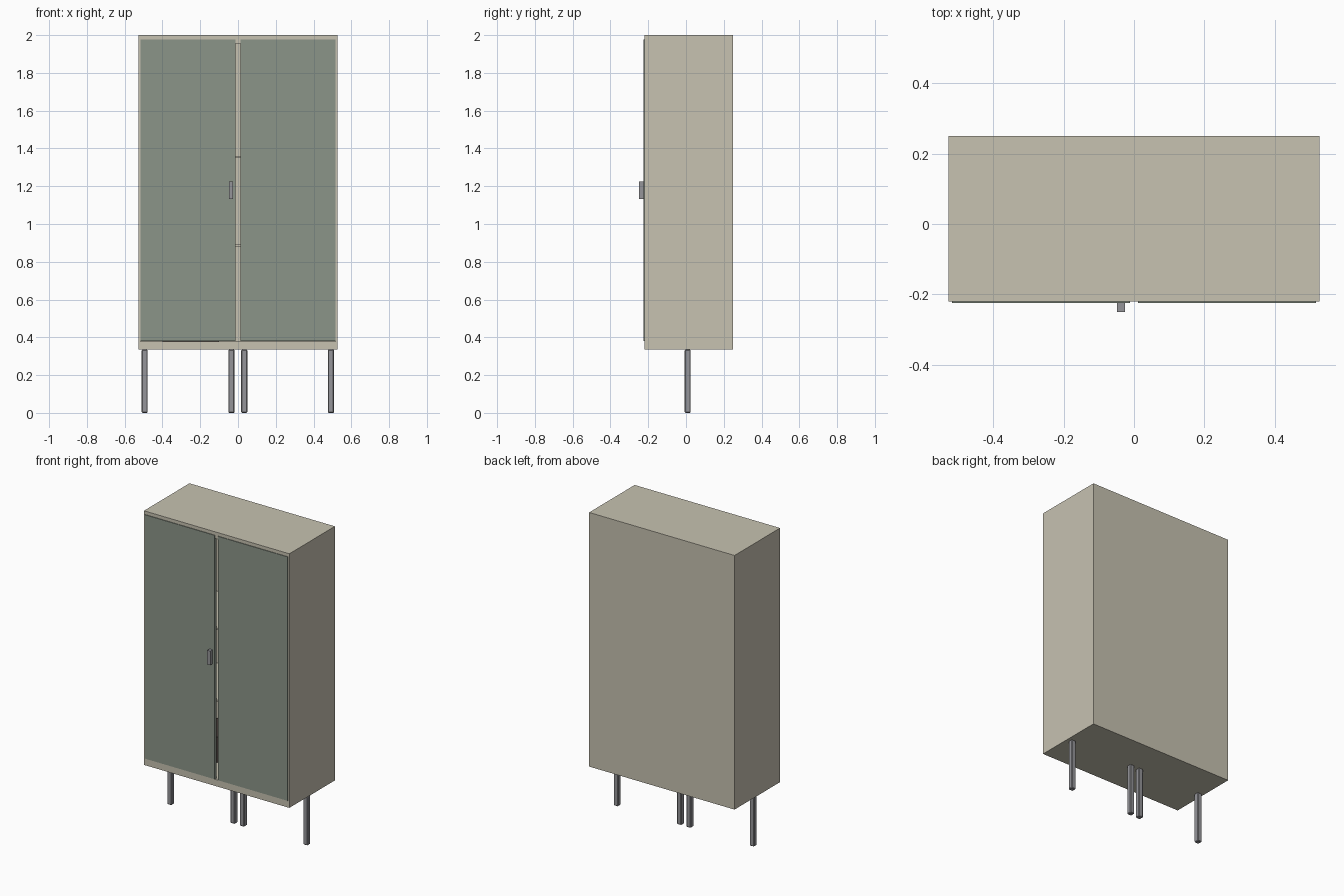
import bpy, bmesh

if "Cube" in bpy.data.objects:
    bpy.data.objects.remove(bpy.data.objects["Cube"])


def material(name, rgb):
    m = bpy.data.materials.new(name)
    m.diffuse_color = (*rgb, 1)
    m.use_nodes = True
    m.node_tree.nodes["Principled BSDF"].inputs["Base Color"].default_value = m.diffuse_color
    return m


cream = material("cream", (0.57, 0.54, 0.44))
sage = material("sage", (0.26, 0.30, 0.25))
metal = material("metal", (0.30, 0.30, 0.32))
dark = material("dark_brown", (0.06, 0.045, 0.04))


def box(name, x, y, z, mat, bevel=0):
    """Box from (min, max) ranges on each axis."""
    bm = bmesh.new()
    bmesh.ops.create_cube(bm, size=1)
    for v in bm.verts:
        v.co = [r[0] + (c + 0.5) * (r[1] - r[0]) for c, r in zip(v.co, (x, y, z))]
    me = bpy.data.meshes.new(name)
    bm.to_mesh(me)
    bm.free()
    ob = bpy.data.objects.new(name, me)
    bpy.context.collection.objects.link(ob)
    me.materials.append(mat)
    if bevel:
        mod = ob.modifiers.new("bevel", 'BEVEL')
        mod.width = bevel
        mod.segments = 1
    return ob


W, T = 0.527, 0.012          # half width, side panel thickness
FRONT, BACK = -0.221, 0.25   # carcass depth
BOTTOM, TOP = 0.335, 2.0

# Carcass panels
box("top_panel", (-W, W), (FRONT, BACK), (1.956, TOP), cream)
box("bottom_panel", (-W, W), (FRONT, BACK), (BOTTOM, 0.378), cream)
box("back_panel", (-W + T, W - T), (0.225, BACK), (0.378, 1.956), cream)
for side, s in (("left", -1), ("right", 1)):
    box(side + "_side_panel", sorted((s * W, s * (W - T))), (FRONT, BACK),
        (0.378, 1.956), cream)

# Inner shelves
for i, z in enumerate((0.885, 1.355)):
    box(f"shelf_{i + 1}", (-W + T, W - T), (-0.2, 0.225), (z - 0.006, z + 0.006), cream)

# Dark storage box glimpsed through the gap
box("storage_box", (-0.4, -0.1), (-0.02, 0.2), (0.378, 0.545), dark)

# Doors and handle
box("left_door", (-0.517, -0.012), (-0.225, -0.205), (0.38, 1.978), sage)
box("right_door", (0.012, 0.517), (-0.225, -0.205), (0.38, 1.978), sage)
box("handle", (-0.048, -0.026), (-0.25, -0.225), (1.133, 1.225), metal)

# Legs in a single central row
for i, x in enumerate((-0.494, -0.035, 0.033, 0.492)):
    box(f"leg_{i + 1}", (x - 0.016, x + 0.016), (-0.007, 0.025), (0, BOTTOM), metal, 0.004)
